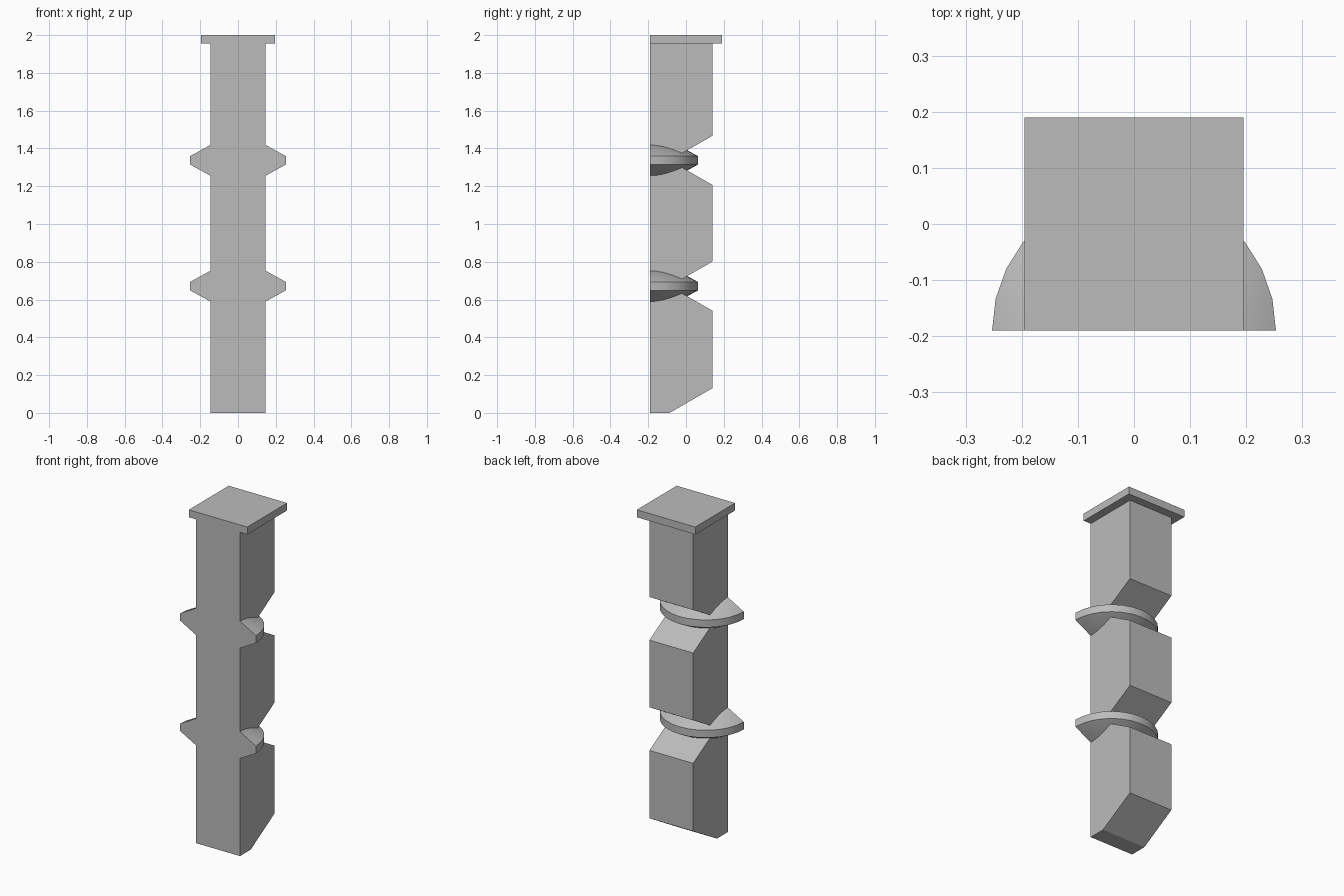
import bpy
import bmesh
from math import cos, sin, pi, radians

default = bpy.data.objects.get("Cube")
if default:
    bpy.data.objects.remove(default)

GREY = (0.5, 0.5, 0.5, 1)
grey = bpy.data.materials.new("plain grey")
grey.use_nodes = True
grey.diffuse_color = GREY
grey.node_tree.nodes["Principled BSDF"].inputs["Base Color"].default_value = GREY

FRONT, BACK = -0.19, 0.14
HALF_WIDTH = 0.146
COLLAR_HEIGHTS = (0.671, 1.337)


def finish(bm, name, smooth=False):
    bmesh.ops.recalc_face_normals(bm, faces=bm.faces)
    mesh = bpy.data.meshes.new(name)
    bm.to_mesh(mesh)
    bm.free()
    mesh.materials.append(grey)
    obj = bpy.data.objects.new(name, mesh)
    bpy.context.collection.objects.link(obj)
    if smooth:
        bpy.ops.object.select_all(action='DESELECT')
        obj.select_set(True)
        bpy.context.view_layer.objects.active = obj
        bpy.ops.object.shade_smooth_by_angle(angle=radians(30))
    return obj


def extrude_side_profile(name, profile, half_width):
    """Extrude a closed (y, z) outline across x."""
    bm = bmesh.new()
    face = bm.faces.new([bm.verts.new((-half_width, y, z)) for y, z in profile])
    result = bmesh.ops.extrude_face_region(bm, geom=[face])
    verts = [v for v in result["geom"] if isinstance(v, bmesh.types.BMVert)]
    bmesh.ops.translate(bm, verts=verts, vec=(2 * half_width, 0, 0))
    return finish(bm, name)


def half_collar(name, z, radius=0.253, rim=0.0225, apex=0.162, steps=14):
    """Half of a double cone with a narrow upright rim."""
    bm = bmesh.new()
    top = bm.verts.new((0, FRONT, z + apex))
    bottom = bm.verts.new((0, FRONT, z - apex))
    upper, lower = [], []
    for i in range(steps + 1):
        a = pi * i / steps
        x, y = radius * cos(a), FRONT + radius * sin(a)
        upper.append(bm.verts.new((x, y, z + rim)))
        lower.append(bm.verts.new((x, y, z - rim)))
    for i in range(steps):
        bm.faces.new((top, upper[i], upper[i + 1]))
        bm.faces.new((upper[i], lower[i], lower[i + 1], upper[i + 1]))
        bm.faces.new((bottom, lower[i + 1], lower[i]))
    bm.faces.new((top, upper[0], lower[0], bottom, lower[-1], upper[-1]))
    return finish(bm, name, smooth=True)


# Shaft with a slanted foot and a V notch behind each collar
outline = [(FRONT, 0), (-0.087, 0), (BACK, 0.131)]
for z in COLLAR_HEIGHTS:
    outline += [(BACK, z - 0.13), (-0.087, z), (BACK, z + 0.13)]
outline += [(BACK, 1.955), (FRONT, 1.955)]
extrude_side_profile("shaft", outline, HALF_WIDTH)

# Square cap plate
extrude_side_profile("cap", [(FRONT, 1.955), (0.19, 1.955), (0.19, 2), (FRONT, 2)], 0.195)

# Collars in the notches
for label, z in zip(("lower", "upper"), COLLAR_HEIGHTS):
    half_collar(label + "_collar", z)
